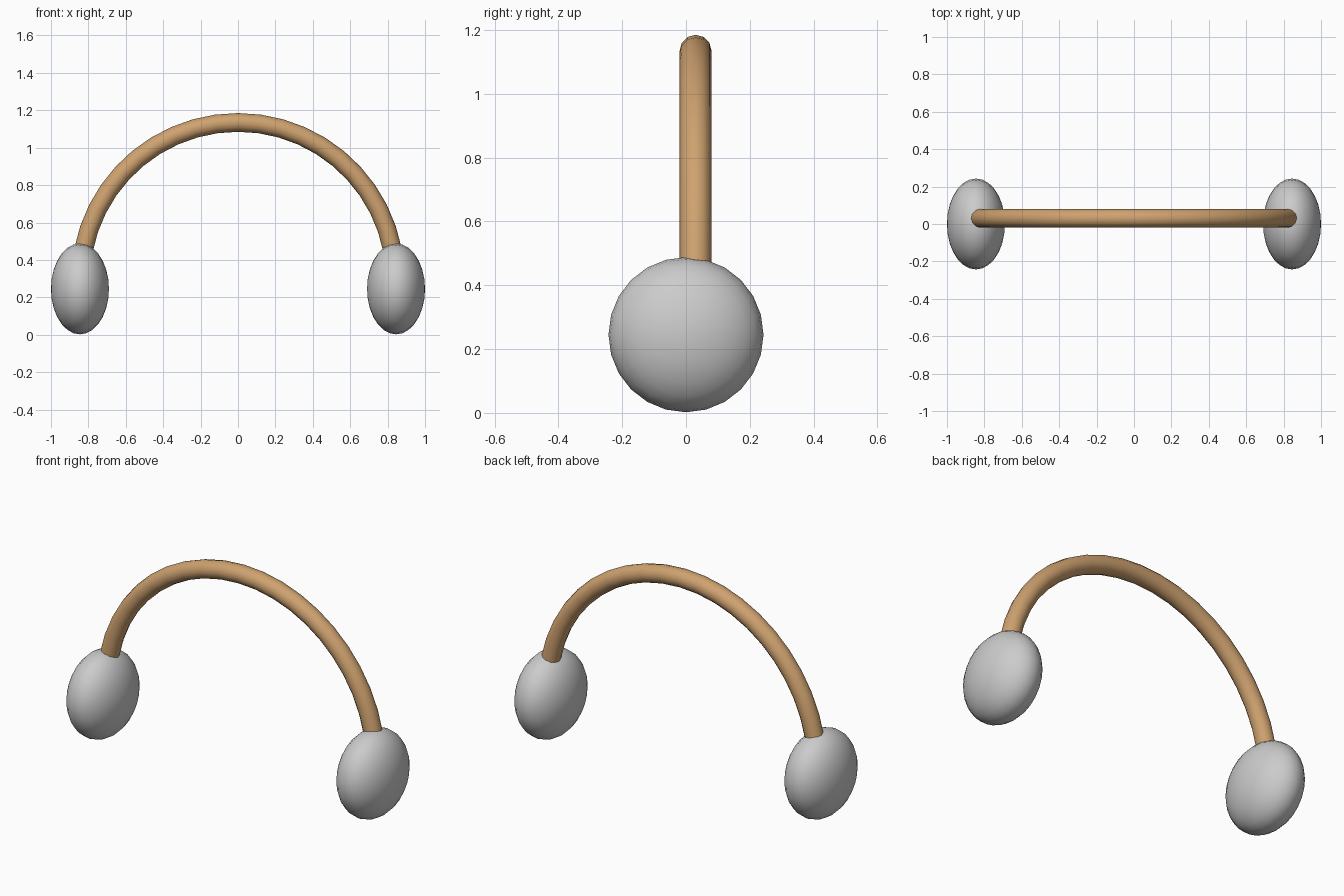
import bpy
from math import sin, cos, pi, radians

if "Cube" in bpy.data.objects:
    bpy.data.objects.remove(bpy.data.objects["Cube"])


def material(name, color):
    m = bpy.data.materials.new(name)
    m.diffuse_color = color
    m.use_nodes = True
    m.node_tree.nodes["Principled BSDF"].inputs["Base Color"].default_value = m.diffuse_color
    return m


def smooth(obj, angle):
    bpy.ops.object.select_all(action='DESELECT')
    obj.select_set(True)
    bpy.context.view_layer.objects.active = obj
    bpy.ops.object.shade_smooth_by_angle(angle=radians(angle))


# Ear cups: flattened spheres, axis along x
for side, name in ((-1, "left_ear_cup"), (1, "right_ear_cup")):
    bpy.ops.mesh.primitive_uv_sphere_add(
        segments=24, ring_count=14, radius=1,
        location=(side * 0.845, 0, 0.245), rotation=(0, pi / 2, 0))
    cup = bpy.context.object
    cup.name = name
    cup.scale = (0.243, 0.243, 0.155)
    bpy.ops.object.transform_apply(location=False, rotation=True, scale=True)
    smooth(cup, 60)

# Headband: round tube swept along a circular arc
R, CZ, Y, START, N = 0.841, 0.294, 0.03, radians(11), 20
curve = bpy.data.curves.new("headband", 'CURVE')
curve.dimensions = '3D'
curve.bevel_depth = 0.05
curve.bevel_resolution = 4
curve.use_fill_caps = True
spline = curve.splines.new('POLY')
spline.points.add(N)
for i, p in enumerate(spline.points):
    a = START + (pi - 2 * START) * i / N
    p.co = (R * cos(a), Y, CZ + R * sin(a), 1)
band = bpy.data.objects.new("headband", curve)
bpy.context.collection.objects.link(band)
bpy.ops.object.select_all(action='DESELECT')
band.select_set(True)
bpy.context.view_layer.objects.active = band
bpy.ops.object.convert(target='MESH')
band = bpy.context.object
band.name = "headband"
band.data.materials.clear()
band.data.materials.append(material("tan", (0.62, 0.36, 0.16, 1)))
smooth(band, 50)
